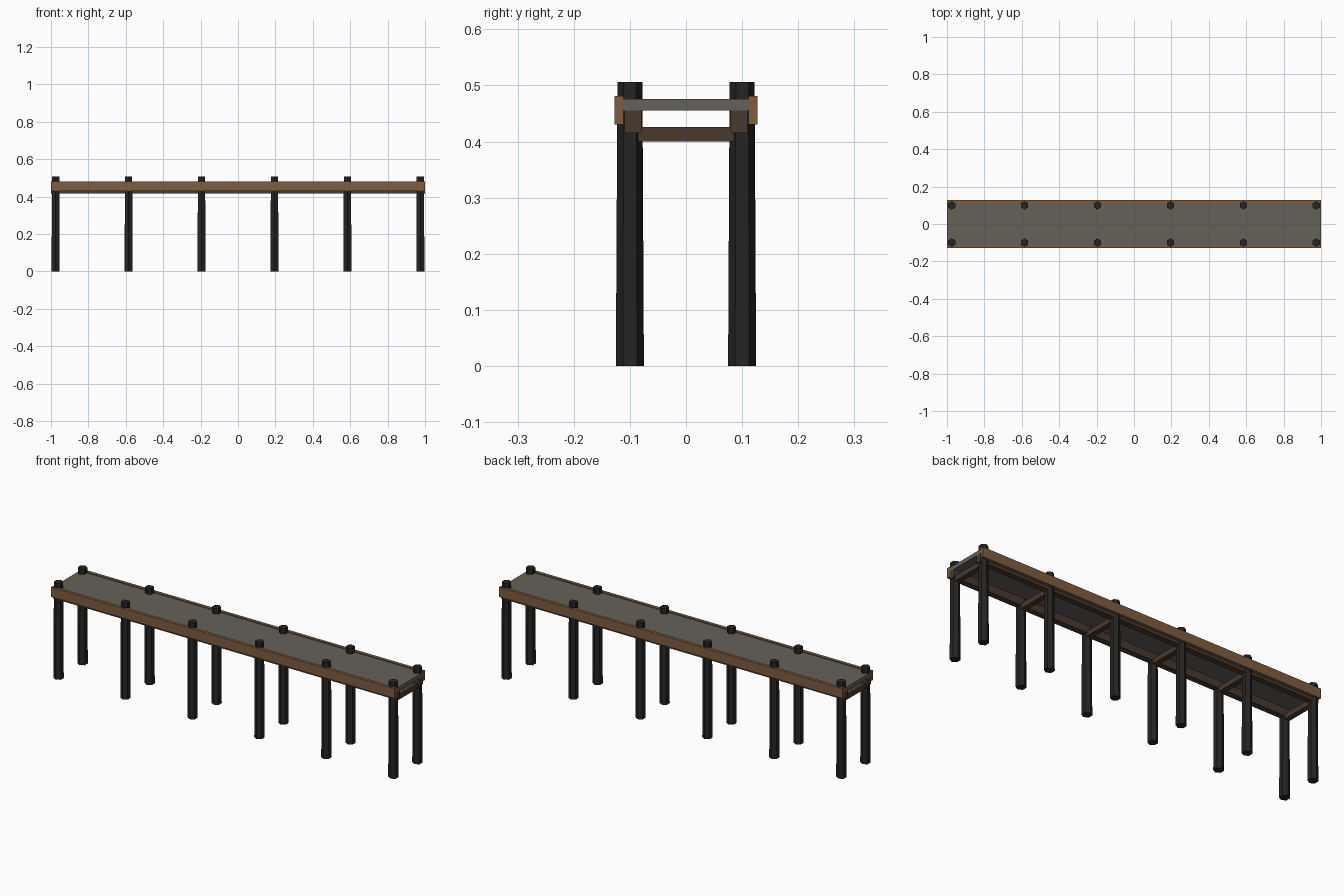
import bpy

if "Cube" in bpy.data.objects:
    bpy.data.objects.remove(bpy.data.objects["Cube"])


def material(name, rgb):
    m = bpy.data.materials.new(name)
    m.diffuse_color = (*rgb, 1)
    m.use_nodes = True
    m.node_tree.nodes["Principled BSDF"].inputs["Base Color"].default_value = m.diffuse_color
    return m


PILE = material("dark_pile_wood", (0.020, 0.018, 0.016))
DECK = material("weathered_deck", (0.130, 0.120, 0.102))
EDGE = material("edge_wood", (0.210, 0.110, 0.050))
BEAM = material("beam_wood", (0.065, 0.042, 0.028))


def box(name, x, y, z, mat):
    """Box from (min, max) ranges on each axis."""
    bpy.ops.mesh.primitive_cube_add(
        size=1, location=[(a + b) / 2 for a, b in (x, y, z)])
    ob = bpy.context.object
    ob.name = name
    ob.scale = [b - a for a, b in (x, y, z)]
    bpy.ops.object.transform_apply(location=False, rotation=False, scale=True)
    ob.data.materials.append(mat)


def pile(name, x, y, height=0.506):
    """Slightly tapered six-sided pile standing on the ground."""
    bpy.ops.mesh.primitive_cone_add(
        vertices=6, radius1=0.025, radius2=0.0223, depth=height,
        location=(x, y, height / 2))
    ob = bpy.context.object
    ob.name = name
    ob.data.materials.append(PILE)


# Walkway slab
box("deck", (-1, 1), (-0.112, 0.112), (0.455, 0.476), DECK)

# Edge boards and the stringers under the deck
for side, s in (("front", -1), ("back", 1)):
    box(side + "_edge_board", (-1, 1), sorted((s * 0.111, s * 0.127)),
        (0.43, 0.481), EDGE)
    box(side + "_stringer", (-0.9995, 0.9995), sorted((s * 0.079, s * 0.110)),
        (0.415, 0.455), BEAM)

# Pairs of piles, each joined by a cross beam
for i in range(6):
    x = -0.975 + 0.39 * i
    pile(f"front_pile_{i + 1}", x, -0.1)
    pile(f"back_pile_{i + 1}", x, 0.1)
    box(f"cross_beam_{i + 1}", (x - 0.014, x + 0.014), (-0.095, 0.095),
        (0.40, 0.426), BEAM)
